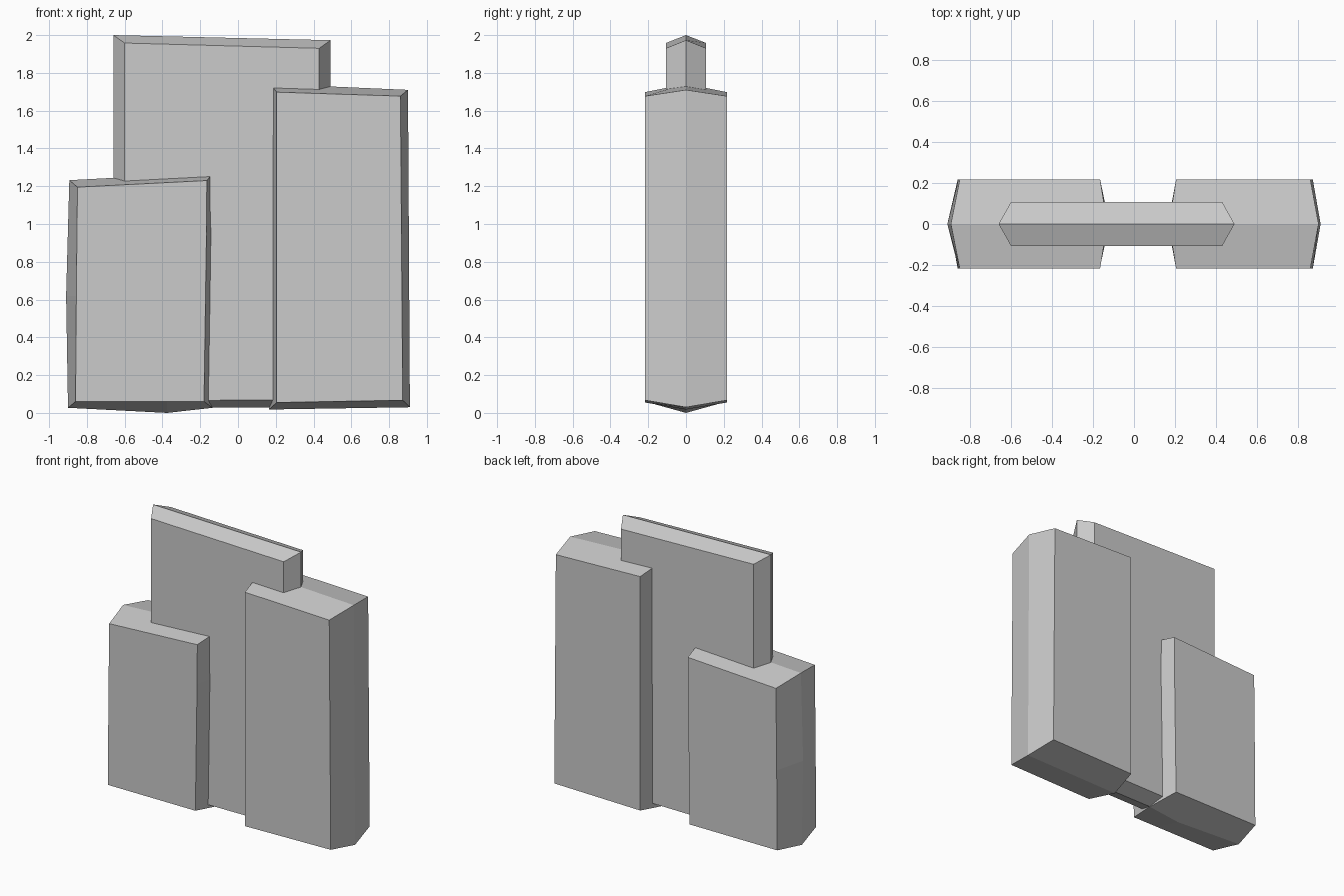
import bpy
import bmesh

if "Cube" in bpy.data.objects:
    bpy.data.objects.remove(bpy.data.objects["Cube"])


def slab(name, half_depth, ridge, face):
    """Upright slab: flat front/back outline, bevelled out to a ridge at y = 0."""
    bm = bmesh.new()
    rings = [[bm.verts.new((x, y, z)) for x, z in pts]
             for pts, y in ((face, -half_depth), (ridge, 0), (face, half_depth))]
    bm.faces.new(rings[0])
    bm.faces.new(rings[2][::-1])
    n = len(ridge)
    for a, b in zip(rings, rings[1:]):
        for i in range(n):
            j = (i + 1) % n
            bm.faces.new((a[i], b[i], b[j], a[j]))
    bmesh.ops.recalc_face_normals(bm, faces=bm.faces)
    mesh = bpy.data.meshes.new(name)
    bm.to_mesh(mesh)
    bm.free()
    obj = bpy.data.objects.new(name, mesh)
    bpy.context.collection.objects.link(obj)
    return obj


# Thin tall slab in the middle
slab("tall_slab", 0.107,
     [(-0.66, 0.027), (0.49, 0.03), (0.49, 1.973), (-0.66, 2.0)],
     [(-0.60, 0.063), (0.43, 0.071), (0.43, 1.93), (-0.60, 1.958)])

# Thick short slab on the left, with slightly bowed edges
slab("left_slab", 0.216,
     [(-0.90, 0.027), (-0.375, 0.0), (-0.135, 0.027), (-0.12, 0.95),
      (-0.13, 1.272), (-0.893, 1.232), (-0.91, 0.62)],
     [(-0.86, 0.06), (-0.375, 0.06), (-0.18, 0.06), (-0.167, 0.95),
      (-0.165, 1.23), (-0.85, 1.195), (-0.856, 0.62)])

# Thick medium slab on the right
slab("right_slab", 0.216,
     [(0.165, 0.018), (0.91, 0.03), (0.90, 1.71), (0.17, 1.742)],
     [(0.205, 0.055), (0.872, 0.067), (0.86, 1.677), (0.205, 1.698)])
